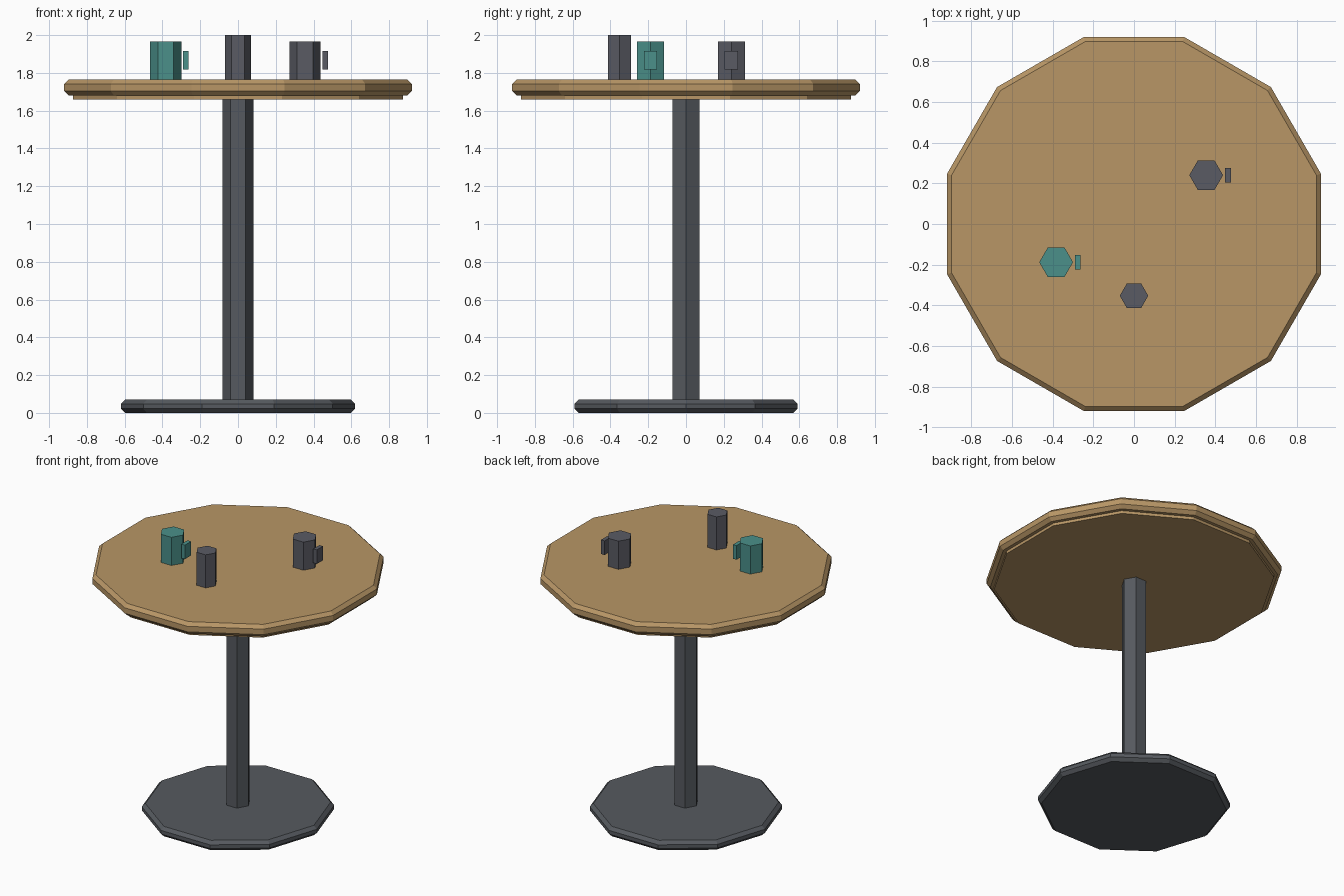
import bpy, math

if "Cube" in bpy.data.objects:
    bpy.data.objects.remove(bpy.data.objects["Cube"])


def material(name, rgb):
    m = bpy.data.materials.new(name)
    m.diffuse_color = (*rgb, 1.0)
    m.use_nodes = True
    m.node_tree.nodes["Principled BSDF"].inputs["Base Color"].default_value = m.diffuse_color
    return m


WOOD = material("warm_wood", (0.479, 0.305, 0.133))
METAL = material("dark_metal", (0.093, 0.102, 0.115))
SLATE = material("slate_grey", (0.102, 0.105, 0.127))
TEAL = material("teal_glaze", (0.069, 0.279, 0.254))


def finish(name, mat, chamfer=0.0):
    ob = bpy.context.object
    ob.name = name
    ob.data.materials.append(mat)
    if chamfer:
        b = ob.modifiers.new("chamfer", 'BEVEL')
        b.width = chamfer
        b.segments = 1
        b.limit_method = 'ANGLE'
        b.angle_limit = math.radians(60)
    return ob


def prism(name, sides, radius, z0, z1, mat, x=0, y=0, turn=0, chamfer=0.0):
    """Upright prism; turn is the angle of its first corner from +x."""
    bpy.ops.mesh.primitive_cylinder_add(
        vertices=sides, radius=radius, depth=z1 - z0,
        location=(x, y, (z0 + z1) / 2),
        rotation=(0, 0, turn - math.pi / 2))
    return finish(name, mat, chamfer)


def mug(name, x, y, mat):
    prism(name + "_body", 6, 0.083, TOP, TOP + 0.2, mat, x, y)
    # slab handle just off the body
    bpy.ops.mesh.primitive_cube_add(size=1, location=(x + 0.107, y, TOP + 0.102))
    bpy.context.object.scale = (0.028, 0.07, 0.1)
    finish(name + "_handle", mat)


TOP = 1.765

# Pedestal
prism("base", 10, 0.62, 0.0, 0.07, METAL, chamfer=0.022)
prism("pole", 6, 0.082, 0.065, 1.665, METAL)

# Table top, corners half a step off the axes
half_step = math.radians(15)
prism("under_top", 12, 0.905, 1.66, 1.69, WOOD, turn=half_step)
prism("table_top", 12, 0.9525, 1.68, TOP, WOOD, turn=half_step, chamfer=0.023)

# Things on the table
mug("teal_mug", -0.383, -0.188, TEAL)
mug("grey_mug", 0.355, 0.24, SLATE)
prism("shaker", 6, 0.07, TOP, 2.0, SLATE, 0, -0.353)
